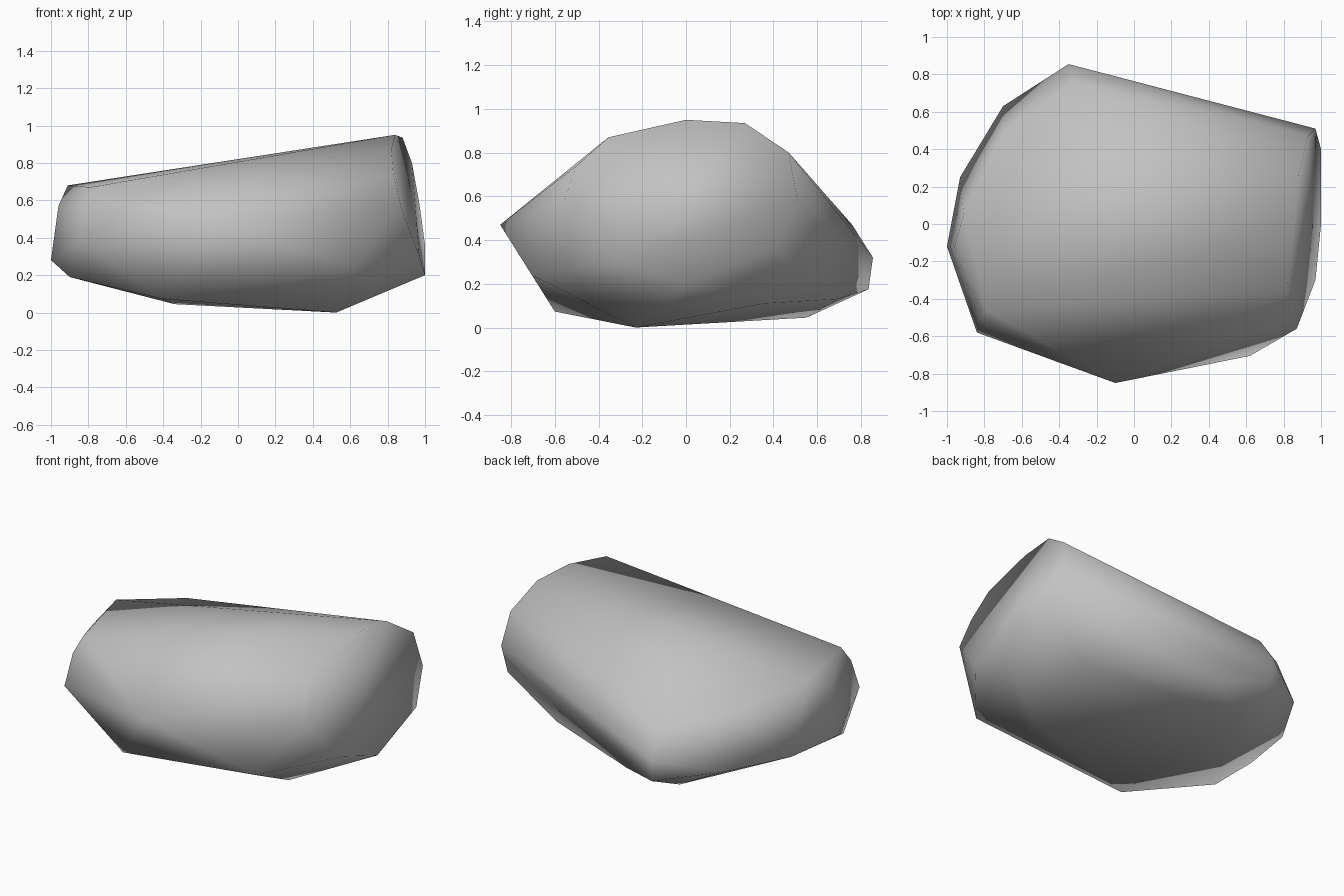
import bpy, bmesh

if "Cube" in bpy.data.objects:
    bpy.data.objects.remove(bpy.data.objects["Cube"])

# Corner rings of a faceted boulder, wrapped with a convex hull
right_end = [(.84, 0, .95), (.88, .27, .935), (.93, .47, .8), (.97, .51, .58),
             (1, .4, .36), (1, 0, .2), (.97, -.3, .3), (.87, -.56, .57),
             (.83, -.5, .74), (.82, -.355, .87)]
left_end = [(-.91, .05, .68), (-.79, -.46, .67), (-.825, -.515, .573),
            (-.84, -.58, .38), (-.9, -.33, .19), (-1, -.12, .28),
            (-.93, .25, .267), (-.96, -.12, .57), (-.7, .475, .585), (-.7, .63, .25)]
front_side = [(-.1, -.85, .47), (.62, -.705, .24)]
back_side = [(-.35, .855, .32), (-.33, .76, .47), (-.34, .835, .175)]
underside = [(-.405, -.6, .073), (.525, -.23, 0), (.68, .36, .11),
             (-.34, .55, .045), (-.06, .69, .13)]

bm = bmesh.new()
for p in right_end + left_end + front_side + back_side + underside:
    bm.verts.new(p)
bmesh.ops.convex_hull(bm, input=list(bm.verts))
loose = [v for v in bm.verts if not v.link_faces]
bmesh.ops.delete(bm, geom=loose, context='VERTS')
bmesh.ops.recalc_face_normals(bm, faces=list(bm.faces))

# Soft shading all over
for f in bm.faces:
    f.smooth = True

mesh = bpy.data.meshes.new("boulder")
bm.to_mesh(mesh)
bm.free()
rock = bpy.data.objects.new("boulder", mesh)
bpy.context.collection.objects.link(rock)

# One stone colour
stone = bpy.data.materials.new("stone grey")
stone.diffuse_color = (.54, .54, .54, 1)
stone.use_nodes = True
stone.node_tree.nodes["Principled BSDF"].inputs["Base Color"].default_value = stone.diffuse_color
mesh.materials.append(stone)
